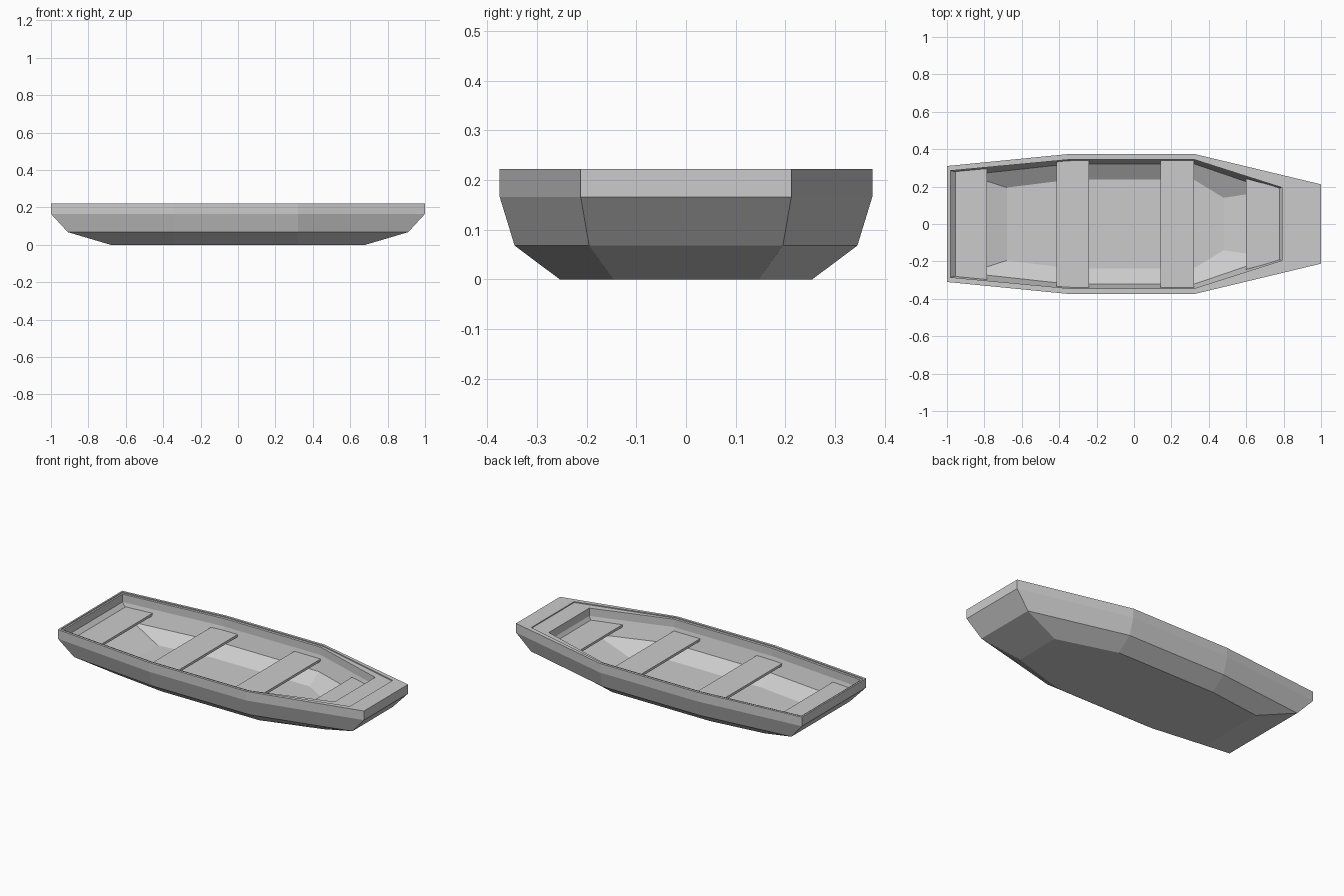
import bpy, bmesh

if "Cube" in bpy.data.objects:
    bpy.data.objects.remove(bpy.data.objects["Cube"])

MID = (-0.34, 0.32)  # x of the two full-width stations


def add_object(name, bm):
    bmesh.ops.recalc_face_normals(bm, faces=bm.faces)
    mesh = bpy.data.meshes.new(name)
    bm.to_mesh(mesh)
    bm.free()
    ob = bpy.data.objects.new(name, mesh)
    bpy.context.collection.objects.link(ob)
    return ob


def ring(bm, stern_x, stern_y, mid_y, bow_x, bow_y, z):
    """Eight-point symmetrical boat outline at height z."""
    half = [(stern_x, stern_y), (MID[0], mid_y), (MID[1], mid_y), (bow_x, bow_y)]
    pts = half + [(x, -y) for x, y in reversed(half)]
    return [bm.verts.new((x, y, z)) for x, y in pts]


# Hull: outlines from inner floor, up over the gunwale, down to the outer bottom
outlines = [
    (-0.68, 0.195, 0.237, 0.48, 0.14, 0.018),    # inner floor
    (-0.89, 0.262, 0.322, 0.735, 0.18, 0.077),   # inner chine
    (-0.98, 0.285, 0.345, 0.79, 0.195, 0.168),   # inner wall
    (-0.98, 0.285, 0.345, 0.79, 0.195, 0.216),   # inner lip
    (-0.99, 0.297, 0.360, 0.90, 0.207, 0.216),   # lip step
    (-0.99, 0.297, 0.360, 0.90, 0.207, 0.222),
    (-1.00, 0.310, 0.375, 1.00, 0.212, 0.222),   # gunwale edge
    (-1.00, 0.310, 0.375, 1.00, 0.212, 0.166),   # rail bottom
    (-0.91, 0.283, 0.345, 0.91, 0.195, 0.068),   # outer chine
    (-0.68, 0.212, 0.254, 0.68, 0.146, 0.0),     # bottom
]
bm = bmesh.new()
rings = [ring(bm, *o) for o in outlines]
for a, b in zip(rings, rings[1:]):
    for i in range(8):
        j = (i + 1) % 8
        bm.faces.new((a[i], a[j], b[j], b[i]))
for cap in (rings[0], rings[-1]):
    for i in range(3):  # flat floor strips between stations
        bm.faces.new((cap[i], cap[i + 1], cap[6 - i], cap[7 - i]))
add_object("hull", bm)


def seat(name, x0, x1, y0, y1, top=0.147, thick=0.015):
    """Plank across the hull, tapering from half-width y0 to y1."""
    bm = bmesh.new()
    face = bm.faces.new([bm.verts.new((x, y, top)) for x, y in
                         ((x0, -y0), (x1, -y1), (x1, y1), (x0, y0))])
    geo = bmesh.ops.extrude_face_region(bm, geom=[face], use_keep_orig=True)
    lower = [v for v in geo["geom"] if isinstance(v, bmesh.types.BMVert)]
    bmesh.ops.translate(bm, verts=lower, vec=(0, 0, -thick))
    add_object(name, bm)


# Seats
seat("stern_seat", -0.955, -0.785, 0.28, 0.297)
seat("rear_middle_seat", -0.415, -0.24, 0.336, 0.341)
seat("front_middle_seat", 0.143, 0.32, 0.341, 0.341)
seat("bow_seat", 0.60, 0.782, 0.243, 0.193)
